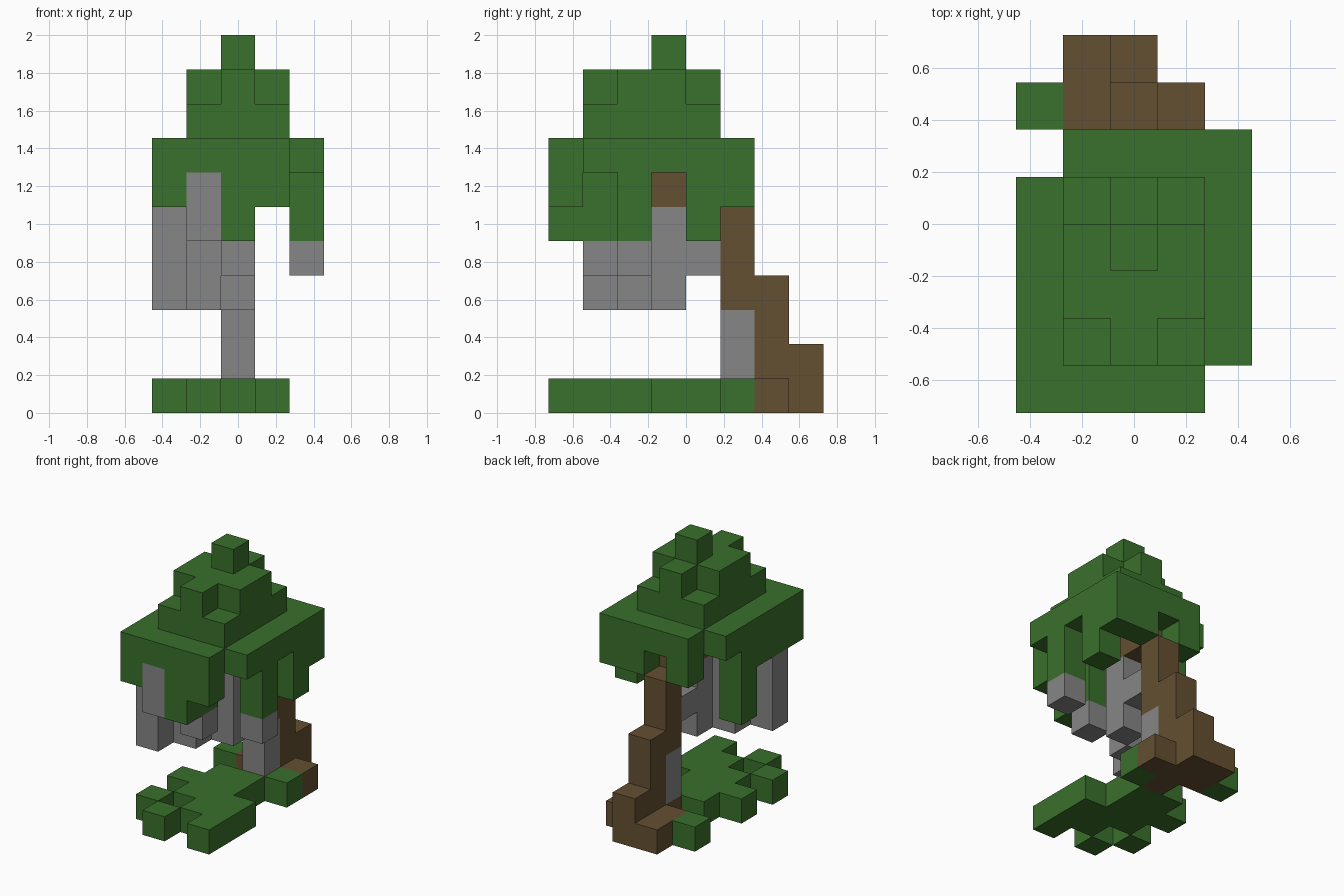
import bpy
import bmesh
from mathutils import Vector

if "Cube" in bpy.data.objects:
    bpy.data.objects.remove(bpy.data.objects["Cube"], do_unlink=True)

UNIT = 2 / 11                      # edge of one block
OFFSET = Vector((2.5, 4, 0))       # grid centre in blocks


def material(name, rgb):
    mat = bpy.data.materials.new(name)
    mat.use_nodes = True
    mat.diffuse_color = (*rgb, 1)
    bsdf = mat.node_tree.nodes["Principled BSDF"]
    bsdf.inputs["Base Color"].default_value = (*rgb, 1)
    bsdf.inputs["Roughness"].default_value = 0.9
    return mat


def layer(height, plan):
    """Blocks of one layer; rows run front to back, marks run along x."""
    return {(x, y, height)
            for y, row in enumerate(plan.split())
            for x, mark in enumerate(row) if mark == "#"}


def column(x, y, bottom, top):
    return {(x, y, z) for z in range(bottom, top + 1)}


# Leafy crown, from the tip down to the hanging tufts
crown = (
    column(2, 3, 10, 10)
    | layer(9, "..... ..#.. .###. .###. ..#..")
    | layer(8, "..... .###. .###. .###. .###.")
    | layer(7, "####. ##### ##### ##### ##### .####")
    | layer(6, "#.##. #.#.. ##..# #.... ....# .#.##")
    | layer(5, "..#.. ..#.. ....# #.... ....#")
    | layer(4, "..... ..... ..... #....")
)

# Grass patch with a ragged outline
grass = layer(0, ".#.#. #.##. .###. ###.. .##.. ...#. #....")

# Stepped leaning trunk, roots and the branch inside the crown
trunk = (
    column(2, 7, 0, 1)
    | column(2, 6, 0, 3)
    | column(2, 5, 3, 5)
    | column(2, 4, 6, 6)
    | column(2, 3, 6, 6)
    | layer(0, "..... ..... ..... ..... ..... ..#.. .#.#. .#...")
)

# Grey strands hanging from the crown, and the trunk support
strands = (
    column(1, 0, 5, 6)
    | column(0, 1, 3, 5)
    | column(1, 2, 3, 5)
    | column(2, 1, 4, 4)
    | column(2, 3, 3, 5)
    | column(2, 4, 4, 4)
    | column(4, 2, 4, 4)
)
support = column(2, 5, 1, 2)

occupied = crown | grass | trunk | strands | support


def build(name, blocks, mat):
    """Make the exposed block faces of one part."""
    bm = bmesh.new()
    for block in sorted(blocks):
        base = Vector(block)
        for axis in range(3):
            for side in (0, 1):
                step = Vector((0, 0, 0))
                step[axis] = 2 * side - 1
                if tuple(int(c) for c in base + step) in occupied:
                    continue
                u, v = Vector((0, 0, 0)), Vector((0, 0, 0))
                u[(axis + 1) % 3] = v[(axis + 2) % 3] = 1
                start = base.copy()
                start[axis] += side
                ring = [start, start + u, start + u + v, start + v]
                if not side:
                    ring.reverse()
                bm.faces.new([bm.verts.new((p - OFFSET) * UNIT) for p in ring])
    bmesh.ops.remove_doubles(bm, verts=bm.verts, dist=UNIT / 100)
    mesh = bpy.data.meshes.new(name)
    bm.to_mesh(mesh)
    bm.free()
    mesh.materials.append(mat)
    obj = bpy.data.objects.new(name, mesh)
    bpy.context.collection.objects.link(obj)


green = material("leaf green", (0.042, 0.162, 0.025))
brown = material("bark brown", (0.13, 0.08, 0.032))
grey = material("strand grey", (0.24, 0.24, 0.24))

build("crown", crown, green)
build("grass", grass, green)
build("trunk", trunk, brown)
build("hanging_strands", strands, grey)
build("trunk_support", support, grey)
